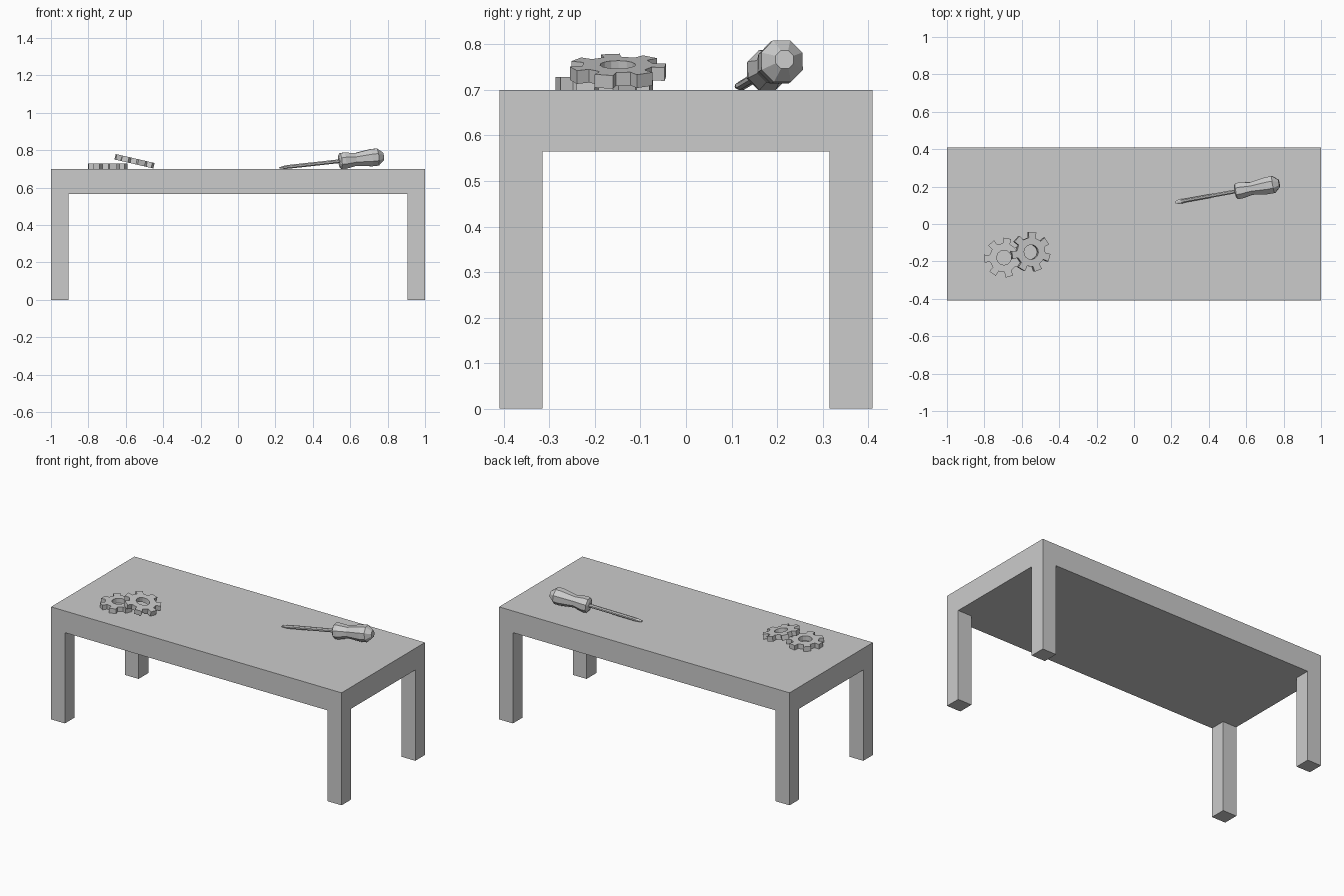
import bpy, bmesh
from math import cos, sin, pi, radians
from mathutils import Vector, Matrix

if "Cube" in bpy.data.objects:
    bpy.data.objects.remove(bpy.data.objects["Cube"])


def make_object(name, bm):
    bmesh.ops.recalc_face_normals(bm, faces=bm.faces)
    mesh = bpy.data.meshes.new(name)
    bm.to_mesh(mesh)
    bm.free()
    ob = bpy.data.objects.new(name, mesh)
    bpy.context.collection.objects.link(ob)
    return ob


def box(name, lo, hi):
    lo, hi = Vector(lo), Vector(hi)
    bm = bmesh.new()
    bmesh.ops.create_cube(bm, size=1)
    bmesh.ops.scale(bm, vec=hi - lo, verts=bm.verts)
    bmesh.ops.translate(bm, vec=(lo + hi) / 2, verts=bm.verts)
    return make_object(name, bm)


def gear(name, centre, spin, tilt, teeth=7, outer=0.107, root=0.078, bore=0.039, thick=0.03):
    # four rim points per tooth, bridged to a matching bore ring
    step = 2 * pi / teeth
    pts = []
    for i in range(teeth):
        a = spin + i * step
        for off, r in ((-0.27, root), (-0.22, outer), (0.22, outer), (0.27, root)):
            pts.append((a + off * step, r))
    bm = bmesh.new()
    rings = []
    for z in (-thick / 2, thick / 2):
        rings.append([bm.verts.new((r * cos(a), r * sin(a), z)) for a, r in pts])
        rings.append([bm.verts.new((bore * cos(a), bore * sin(a), z)) for a, r in pts])
    ob_, ib, ot, it = rings
    n = len(pts)
    for i in range(n):
        j = (i + 1) % n
        for p, q in ((ob_, ot), (ot, it), (it, ib), (ib, ob_)):
            bm.faces.new((p[i], p[j], q[j], q[i]))
    ob = make_object(name, bm)
    ob.matrix_world = Matrix.Translation(centre) @ Matrix.Rotation(tilt, 4, 'Y')
    return ob


def loft(name, sections, sides, frame):
    # sections: (distance along axis, half width, half height)
    bm = bmesh.new()
    k = 1 / cos(pi / sides)
    rings = []
    for x, w, h in sections:
        rings.append([bm.verts.new((x, k * w * cos((i + .5) * 2 * pi / sides),
                                    k * h * sin((i + .5) * 2 * pi / sides)))
                      for i in range(sides)])
    for p, q in zip(rings, rings[1:]):
        for i in range(sides):
            j = (i + 1) % sides
            bm.faces.new((p[i], p[j], q[j], q[i]))
    bm.faces.new(rings[0])
    bm.faces.new(rings[-1])
    ob = make_object(name, bm)
    ob.matrix_world = frame
    return ob


# table
box("table_top", (-1, -0.41, 0.565), (1, 0.41, 0.70))
for sx, nx in ((-1, "left"), (1, "right")):
    for sy, ny in ((-1, "front"), (1, "back")):
        xs = sorted((sx * 1.0, sx * 0.905))
        ys = sorted((sy * 0.41, sy * 0.315))
        box(f"{ny}_{nx}_leg", (xs[0], ys[0], 0), (xs[1], ys[1], 0.565))

# gears, one leaning on the other
gear("flat_gear", (-0.695, -0.18, 0.714), radians(80), 0)
gear("leaning_gear", (-0.553, -0.15, 0.741), radians(86), radians(13))

# screwdriver, axis running from the tip to the handle end
tip, end = Vector((0.222, 0.116, 0.706)), Vector((0.778, 0.217, 0.767))
ax = (end - tip).normalized()
side = Vector((0, 0, 1)).cross(ax).normalized()
up = ax.cross(side)
frame = Matrix.Translation(tip) @ Matrix((ax, side, up)).transposed().to_4x4()
loft("screwdriver_shaft", [(0, 0.009, 0.003), (0.03, 0.013, 0.009),
                           (0.05, 0.010, 0.010), (0.34, 0.010, 0.010)], 8, frame)
loft("screwdriver_handle", [(0.326, 0.030, 0.030), (0.334, 0.042, 0.042),
                            (0.356, 0.044, 0.044), (0.415, 0.034, 0.034),
                            (0.50, 0.046, 0.046), (0.535, 0.046, 0.046),
                            (0.567, 0.020, 0.020)], 8, frame)
